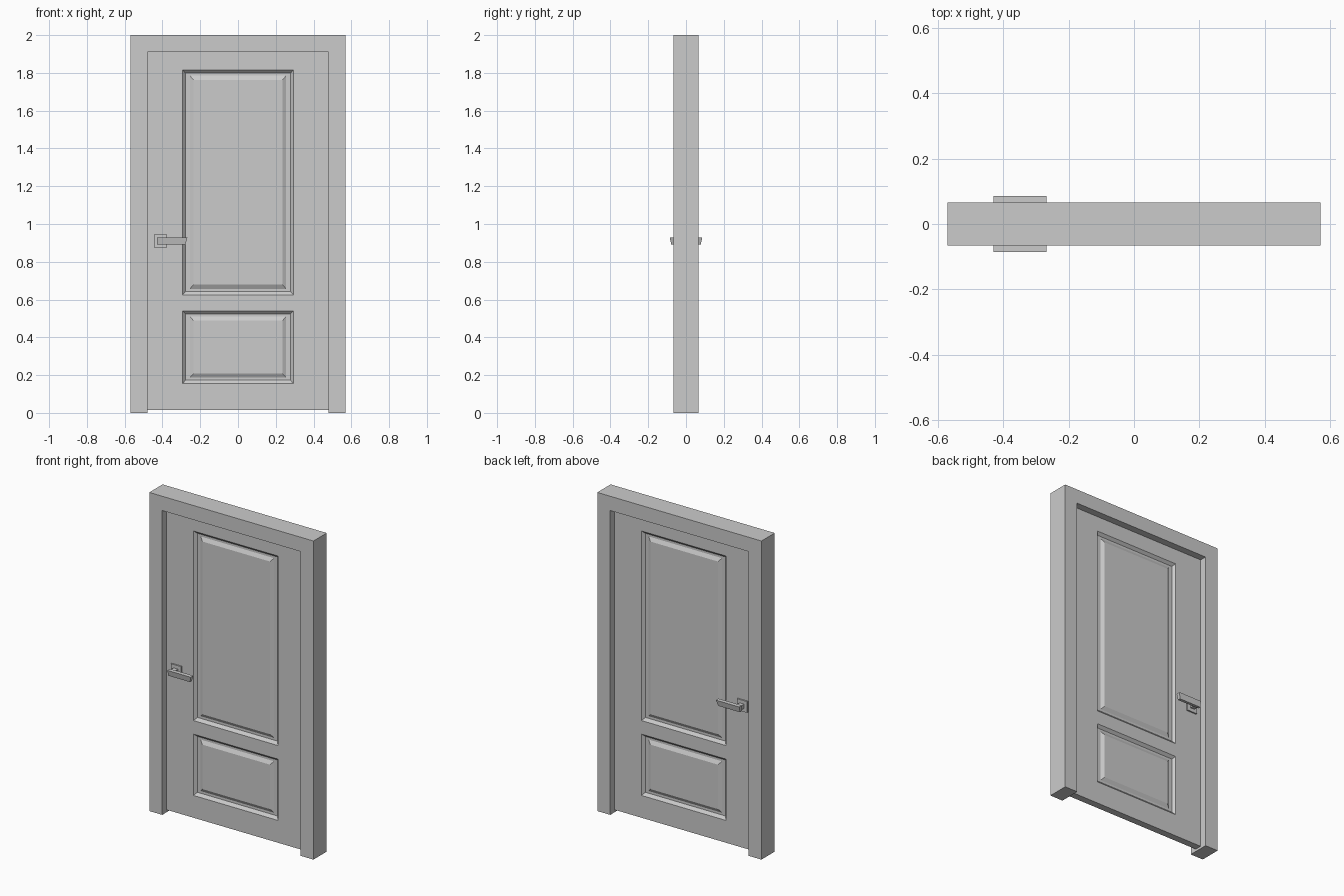
import bpy, bmesh

if "Cube" in bpy.data.objects:
    bpy.data.objects.remove(bpy.data.objects["Cube"])

# One plain grey for the whole model
grey = bpy.data.materials.new("plain_grey")
grey.diffuse_color = (0.6, 0.6, 0.6, 1)
grey.use_nodes = True
grey.node_tree.nodes["Principled BSDF"].inputs["Base Color"].default_value = grey.diffuse_color


def finish(name, bm):
    bmesh.ops.remove_doubles(bm, verts=bm.verts, dist=0.0001)
    bmesh.ops.recalc_face_normals(bm, faces=bm.faces)
    mesh = bpy.data.meshes.new(name)
    bm.to_mesh(mesh)
    bm.free()
    mesh.materials.append(grey)
    obj = bpy.data.objects.new(name, mesh)
    bpy.context.collection.objects.link(obj)
    return obj


def quad(bm, pts):
    bm.faces.new([bm.verts.new(p) for p in pts])


def box(name, x0, x1, y0, y1, z0, z1):
    bm = bmesh.new()
    bmesh.ops.create_cube(bm, size=1)
    for v in bm.verts:
        v.co = (x1 if v.co.x > 0 else x0,
                y1 if v.co.y > 0 else y0,
                z1 if v.co.z > 0 else z0)
    return finish(name, bm)


# Door frame: one upside-down U profile, extruded through the wall depth
W, D, IN, HEAD = 0.57, 0.066, 0.48, 1.91
bm = bmesh.new()
outline = [(-W, 0), (-W, 2), (W, 2), (W, 0), (IN, 0), (IN, HEAD), (-IN, HEAD), (-IN, 0)]
face = bm.faces.new([bm.verts.new((x, -D, z)) for x, z in outline])
ext = bmesh.ops.extrude_face_region(bm, geom=[face])
for v in ext["geom"]:
    if isinstance(v, bmesh.types.BMVert):
        v.co.y = D
finish("door_frame", bm)

# Door leaf: grid of stiles and rails, with raised panels in the two openings
T, BOTTOM, PX = 0.022, 0.015, 0.293
xs = [-IN, -PX, PX, IN]
zs = [BOTTOM, 0.155, 0.54, 0.625, 1.815, HEAD]
# (side inset, bottom inset, top inset, depth below door face)
rings = [(0, 0, 0, 0), (0.015, 0.018, 0.016, 0.016),
         (0.038, 0.032, 0.030, 0.016), (0.058, 0.054, 0.052, 0.004)]


def ring_points(z0, z1, ring, side):
    s, b, t, d = ring
    y = side * (T - d)
    return [(-PX + s, y, z0 + b), (PX - s, y, z0 + b),
            (PX - s, y, z1 - t), (-PX + s, y, z1 - t)]


bm = bmesh.new()
for side in (-1, 1):
    y = side * T
    for i in range(3):
        for j in range(5):
            x0, x1, z0, z1 = xs[i], xs[i + 1], zs[j], zs[j + 1]
            if i == 1 and j in (1, 3):
                loops = [ring_points(z0, z1, r, side) for r in rings]
                for a, b in zip(loops, loops[1:]):
                    for k in range(4):
                        n = (k + 1) % 4
                        quad(bm, [a[k], a[n], b[n], b[k]])
                quad(bm, loops[-1])
            else:
                quad(bm, [(x0, y, z0), (x1, y, z0), (x1, y, z1), (x0, y, z1)])
# Door leaf edges
for x in (-IN, IN):
    for z0, z1 in zip(zs, zs[1:]):
        quad(bm, [(x, -T, z0), (x, T, z0), (x, T, z1), (x, -T, z1)])
for z in (BOTTOM, HEAD):
    for x0, x1 in zip(xs, xs[1:]):
        quad(bm, [(x0, -T, z), (x1, -T, z), (x1, T, z), (x0, T, z)])
finish("door_leaf", bm)

# Handles on both faces: square rose, neck and lever with undercut front and tip
for side, label in ((-1, "front"), (1, "back")):
    box("handle_rose_" + label, -0.445, -0.375, *sorted((side * T, side * 0.031)), 0.875, 0.945)
    box("handle_neck_" + label, -0.425, -0.395, *sorted((side * 0.03, side * 0.064)), 0.897, 0.924)
    lever = box("handle_lever_" + label, -0.43, -0.268, *sorted((side * 0.06, side * 0.086)), 0.892, 0.928)
    for v in lever.data.vertices:
        if v.co.z < 0.9:
            if v.co.x > -0.3:
                v.co.x -= 0.011
            if abs(v.co.y) > 0.08:
                v.co.y -= side * 0.008
